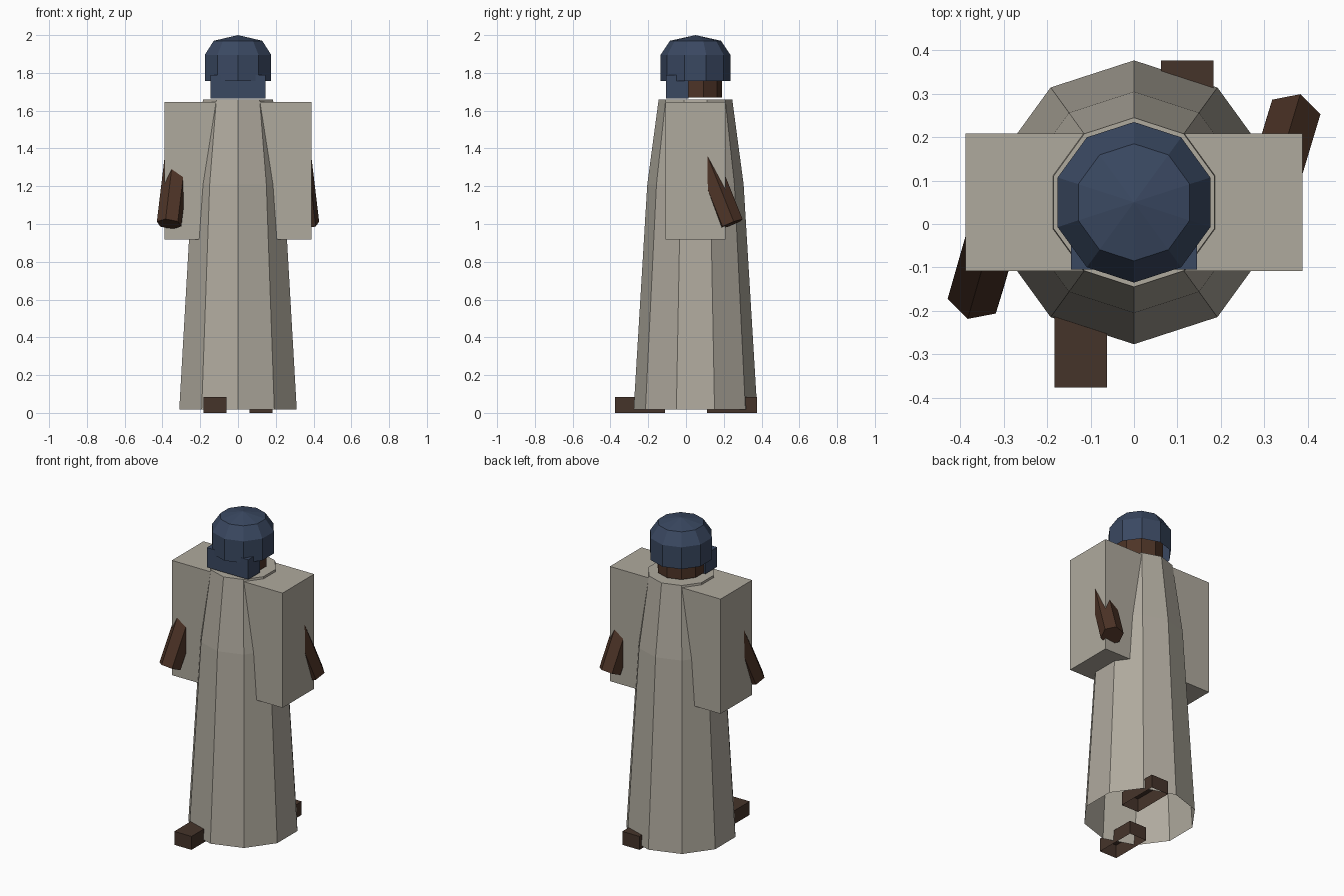
import bpy, bmesh, math
from mathutils import Vector

if "Cube" in bpy.data.objects:
    bpy.data.objects.remove(bpy.data.objects["Cube"])

CY = 0.05  # the body axis sits slightly behind the origin


def material(name, rgb):
    m = bpy.data.materials.new(name)
    m.diffuse_color = (*rgb, 1)
    m.use_nodes = True
    m.node_tree.nodes["Principled BSDF"].inputs["Base Color"].default_value = m.diffuse_color
    return m


CLOTH = material("cloth", (0.43, 0.40, 0.34))
SKIN = material("skin", (0.075, 0.034, 0.02))
BOOT = material("boot_leather", (0.06, 0.034, 0.023))
BLUE = material("blue_cloth", (0.042, 0.065, 0.12))


def finish(name, bm, mat, recalc=True):
    if recalc:
        bmesh.ops.recalc_face_normals(bm, faces=bm.faces)
    me = bpy.data.meshes.new(name)
    bm.to_mesh(me)
    bm.free()
    me.materials.append(mat)
    ob = bpy.data.objects.new(name, me)
    bpy.context.collection.objects.link(ob)
    return ob


def lathe(name, profile, mat, sides=10, cap_bottom=False, cap_top=False, apex=None):
    """Faceted rings from (radius, z) pairs, one corner facing the front."""
    bm = bmesh.new()
    rings = [[bm.verts.new((r * math.sin(2 * math.pi * i / sides),
                            CY - r * math.cos(2 * math.pi * i / sides), z))
              for i in range(sides)] for r, z in profile]
    for a, b in zip(rings, rings[1:]):
        for i in range(sides):
            j = (i + 1) % sides
            bm.faces.new((a[i], a[j], b[j], b[i]))
    if cap_bottom:
        bm.faces.new(rings[0][::-1])
    if cap_top:
        bm.faces.new(rings[-1])
    if apex is not None:
        tip = bm.verts.new((0, CY, apex))
        for i in range(sides):
            bm.faces.new((rings[-1][i], rings[-1][(i + 1) % sides], tip))
    return finish(name, bm, mat, recalc=False)


def box(name, lo, hi, mat, open_bottom=False):
    lo, hi = Vector(lo), Vector(hi)
    bm = bmesh.new()
    bmesh.ops.create_cube(bm, size=1)
    for v in bm.verts:
        v.co = (lo + hi) / 2 + v.co * (hi - lo)
    if open_bottom:
        bm.normal_update()
        bmesh.ops.delete(bm, geom=[f for f in bm.faces if f.normal.z < -0.5],
                         context='FACES_ONLY')
    return finish(name, bm, mat, recalc=False)


def arm(name, shoulder, wrist, mat, radius=0.067, sides=6):
    a, b = Vector(shoulder), Vector(wrist)
    q = Vector((0, 0, 1)).rotation_difference((a - b).normalized())
    bm = bmesh.new()
    rings = []
    for c in (b, a):
        rings.append([bm.verts.new(c + q @ Vector((
            radius * math.cos(math.radians(13 + 360 * i / sides)),
            radius * math.sin(math.radians(13 + 360 * i / sides)), 0)))
            for i in range(sides)])
    for i in range(sides):
        j = (i + 1) % sides
        bm.faces.new((rings[0][i], rings[0][j], rings[1][j], rings[1][i]))
    bm.faces.new(rings[0][::-1])
    bm.faces.new(rings[1])
    return finish(name, bm, mat)


# Long robe, open at the hem
lathe("robe", [(0.327, 0.018), (0.255, 1.21), (0.195, 1.658)], CLOTH, cap_top=True)

# Head and cap
lathe("head", [(0.14, 1.67), (0.14, 1.88)], SKIN, cap_bottom=True, cap_top=True)
lathe("cap", [(0.185, 1.757), (0.185, 1.895), (0.135, 1.97)], BLUE, apex=2.0)

# Scarf over the lower face
box("face_scarf", (-0.145, -0.105, 1.665), (0.145, 0.012, 1.79), BLUE)

# Wide sleeves
for side, s in (("left", -1), ("right", 1)):
    xs = sorted((s * 0.11, s * 0.388))
    box(side + "_sleeve", (xs[0], -0.108, 0.918), (xs[1], 0.208, 1.645), CLOTH)

# Arms swinging in opposite directions
arm("left_arm", (-0.305, 0.05, 1.5), (-0.365, -0.16, 1.0), SKIN)
arm("right_arm", (0.305, 0.04, 1.5), (0.365, 0.24, 1.0), SKIN)

# Striding boots, open underneath
box("left_boot", (-0.183, -0.377, 0), (-0.062, -0.11, 0.085), BOOT, True)
box("right_boot", (0.062, 0.11, 0), (0.183, 0.377, 0.085), BOOT, True)
